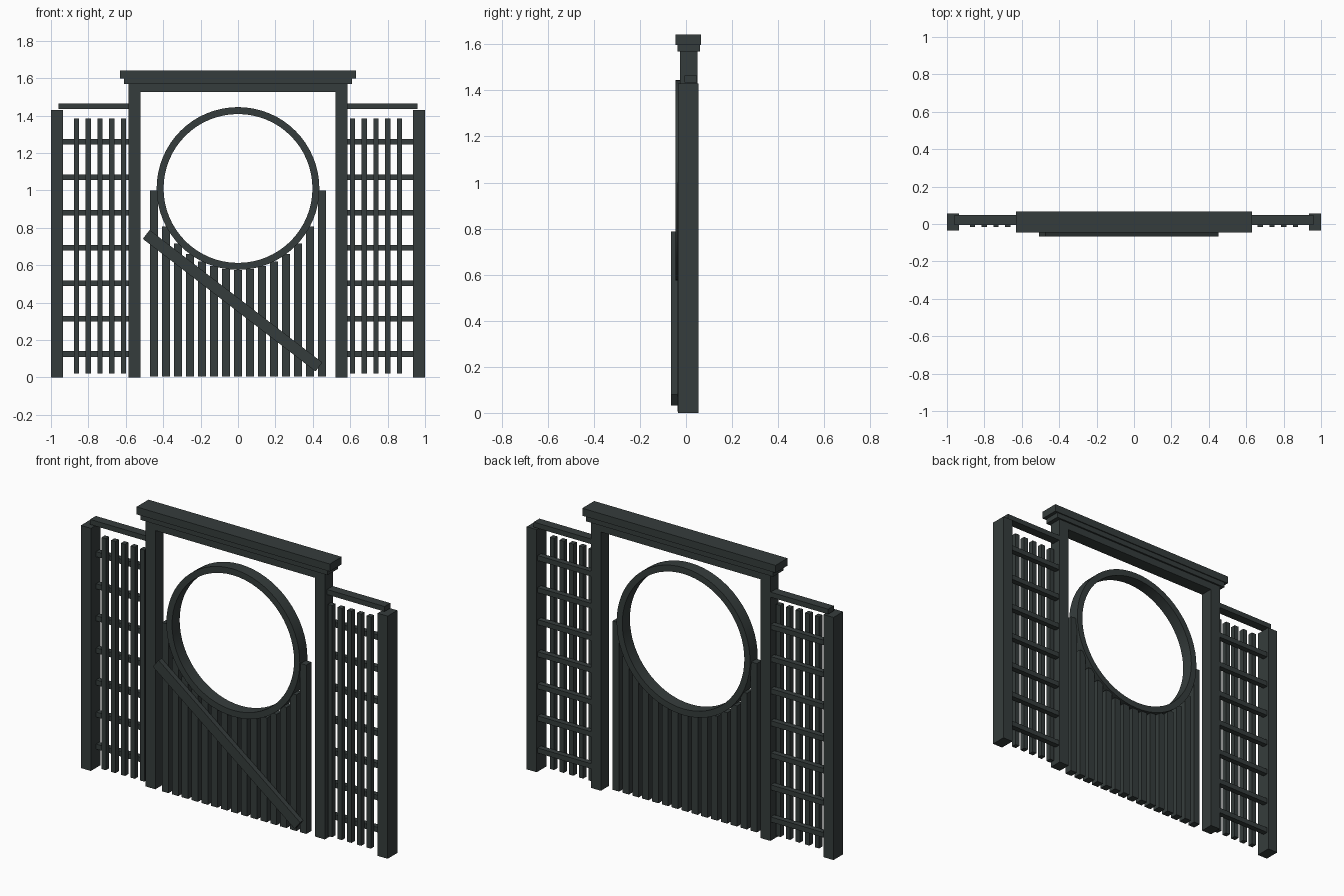
import bpy, bmesh, math
from mathutils import Matrix

if "Cube" in bpy.data.objects:
    bpy.data.objects.remove(bpy.data.objects["Cube"], do_unlink=True)

paint = bpy.data.materials.new("dark_slate_paint")
paint.use_nodes = True
colour = (0.036, 0.046, 0.045, 1)
paint.diffuse_color = colour
paint.node_tree.nodes["Principled BSDF"].inputs["Base Color"].default_value = colour


def finish(name, bm):
    bmesh.ops.recalc_face_normals(bm, faces=bm.faces)
    mesh = bpy.data.meshes.new(name)
    bm.to_mesh(mesh)
    bm.free()
    mesh.materials.append(paint)
    obj = bpy.data.objects.new(name, mesh)
    bpy.context.collection.objects.link(obj)
    return obj


def box(name, x, y, z):
    """Box from (low, high) pairs on each axis."""
    bm = bmesh.new()
    size = [b - a for a, b in (x, y, z)]
    mid = [(a + b) / 2 for a, b in (x, y, z)]
    matrix = Matrix.Translation(mid) @ Matrix.Diagonal((*size, 1))
    bmesh.ops.create_cube(bm, size=1, matrix=matrix)
    return finish(name, bm)


# Gate frame: stacked lintel mouldings
INNER, OUTER = 0.52, 0.585
FRAME_Y = (-0.027, 0.05)
box("lintel_beam", (-INNER, INNER), FRAME_Y, (1.525, 1.57))
box("lintel_moulding", (-0.61, 0.61), (-0.037, 0.06), (1.568, 1.6))
box("lintel_cap", (-0.63, 0.63), (-0.045, 0.066), (1.598, 1.642))

# Posts and trellis wings on both sides
for side, s in (("left", 1), ("right", -1)):
    def span(a, b):
        return tuple(sorted((s * a, s * b)))

    box(f"{side}_gate_post", span(INNER, OUTER), FRAME_Y, (0, 1.57))
    box(f"{side}_outer_post", span(0.935, 1), (-0.035, 0.055), (0, 1.43))
    box(f"{side}_trellis_cap", span(OUTER, 0.96), (-0.006, 0.047), (1.435, 1.465))
    for i in range(7):
        z = 0.125 + i * 0.189
        box(f"{side}_trellis_rail_{i + 1}", span(OUTER, 0.935),
            (0.014, 0.046), (z - 0.015, z + 0.015))
    for i in range(5):
        x = 0.612 + i * 0.063
        box(f"{side}_trellis_slat_{i + 1}", span(x - 0.014, x + 0.014),
            (-0.017, 0.014), (0.02, 1.385))

# Round opening of the gate
RING_Z, RADIUS, BORE = 1.01, 0.435, 0.398
bm = bmesh.new()
profile = [(BORE, -0.046), (RADIUS, -0.046), (RADIUS, 0.025), (BORE, 0.025)]
verts = [bm.verts.new((r, y, RING_Z)) for r, y in profile]
edges = [bm.edges.new((verts[i], verts[(i + 1) % 4])) for i in range(4)]
bmesh.ops.spin(bm, geom=verts + edges, cent=(0, 0, RING_Z), axis=(0, 1, 0),
               angle=math.tau, steps=64)
bmesh.ops.remove_doubles(bm, verts=bm.verts, dist=0.0005)
ring = finish("gate_ring", bm)
bpy.context.view_layer.objects.active = ring
ring.select_set(True)
bpy.ops.object.shade_smooth_by_angle(angle=math.radians(30))
ring.select_set(False)

# Gate slats rise to meet the ring
for i in range(15):
    x = (i - 7) * 0.0642
    top = RING_Z - math.sqrt(max(RADIUS ** 2 - x ** 2, 0.0001))
    box(f"gate_slat_{i + 1}", (x - 0.021, x + 0.021), (-0.036, 0.012), (0.005, top))

# Diagonal brace across the front
brace = box("gate_brace", (-0.582, 0.582), (-0.066, -0.036), (-0.03, 0.03))
brace.data.transform(Matrix.Translation((-0.029, 0, 0.41))
                     @ Matrix.Rotation(math.radians(37.5), 4, 'Y'))
